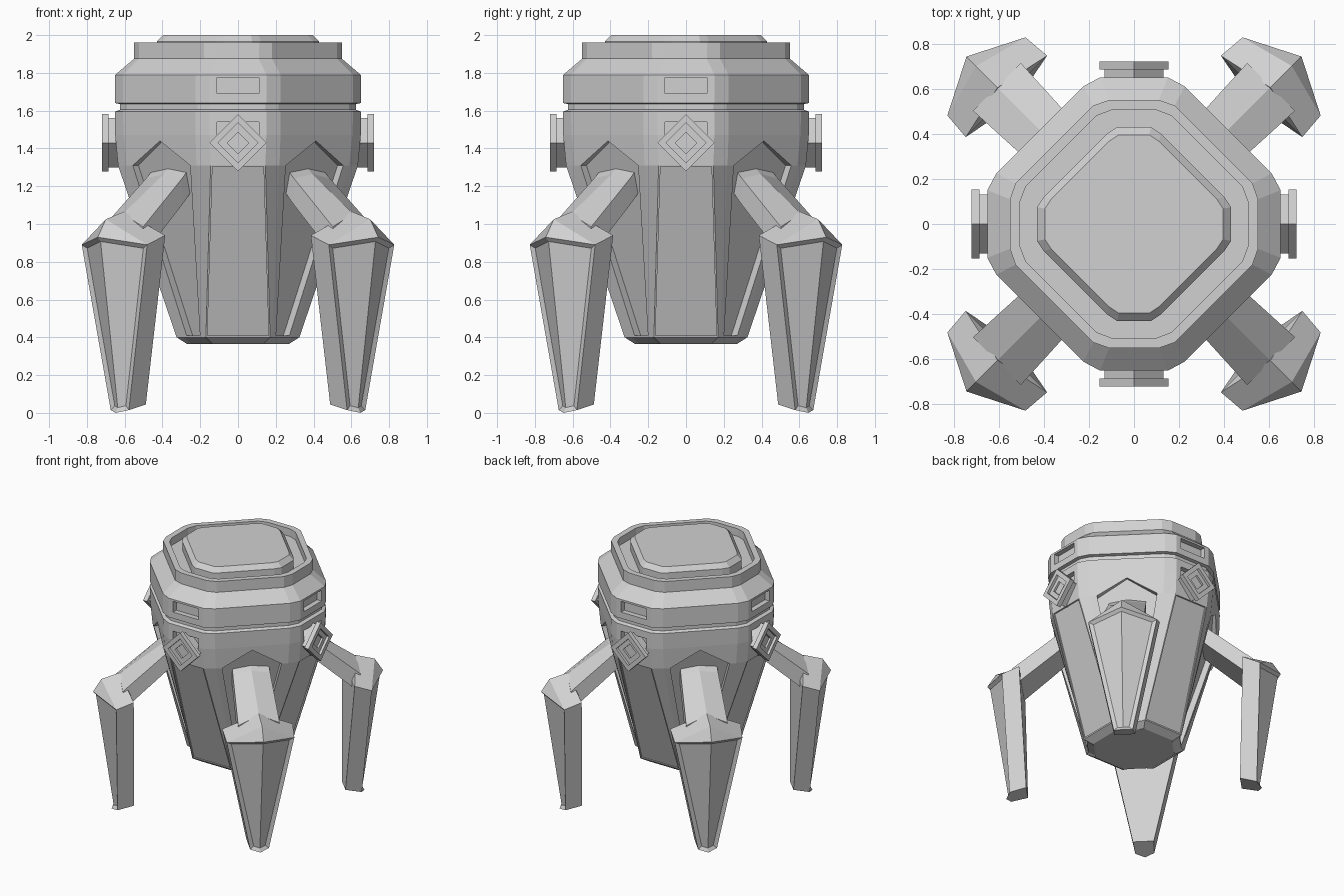
import bpy, bmesh, math
from mathutils import Matrix, Vector

if "Cube" in bpy.data.objects:
    bpy.data.objects.remove(bpy.data.objects["Cube"])

grey = bpy.data.materials.new("plain_grey")
grey.diffuse_color = (0.64, 0.64, 0.64, 1)
grey.use_nodes = True
grey.node_tree.nodes["Principled BSDF"].inputs["Base Color"].default_value = grey.diffuse_color


def finish(name, bm):
    bmesh.ops.recalc_face_normals(bm, faces=bm.faces[:])
    me = bpy.data.meshes.new(name)
    bm.to_mesh(me)
    bm.free()
    me.materials.append(grey)
    ob = bpy.data.objects.new(name, me)
    bpy.context.collection.objects.link(ob)
    return ob


def loft(bm, rings):
    """Skin a stack of equal-length point loops and cap both ends."""
    loops = [[bm.verts.new(p) for p in ring] for ring in rings]
    n = len(loops[0])
    for a, b in zip(loops, loops[1:]):
        for i in range(n):
            j = (i + 1) % n
            bm.faces.new((a[i], a[j], b[j], b[i]))
    bm.faces.new(loops[0])
    bm.faces.new(loops[-1])


def turn(points, angle):
    m = Matrix.Rotation(angle, 3, 'Z')
    return [m @ Vector(p) for p in points]


def body_ring(z, r, a, c, d):
    """Diamond-like plan with three-facet corners."""
    quarter = [(r, -a, z), (r, a, z), (d, c, z), (c, d, z)]
    return [p for k in range(4) for p in turn(quarter, k * math.pi / 2)]


# Body shell: tapered hull, groove, collar, rim, channel and raised lid
bm = bmesh.new()
loft(bm, [body_ring(*s) for s in (
    (0.365, 0.27, 0.135, 0.15, 0.245),
    (0.40, 0.325, 0.17, 0.18, 0.29),
    (1.31, 0.635, 0.145, 0.22, 0.59),
    (1.47, 0.65, 0.15, 0.225, 0.605),
    (1.595, 0.65, 0.15, 0.225, 0.61),
    (1.605, 0.625, 0.145, 0.215, 0.587),
    (1.635, 0.625, 0.145, 0.215, 0.587),
    (1.64, 0.65, 0.15, 0.225, 0.61),
    (1.79, 0.65, 0.15, 0.225, 0.61),
    (1.875, 0.55, 0.11, 0.18, 0.525),
    (1.96, 0.55, 0.11, 0.18, 0.525),
    (1.96, 0.505, 0.10, 0.165, 0.48),
    (1.90, 0.505, 0.10, 0.165, 0.48),
    (1.90, 0.43, 0.075, 0.12, 0.40),
    (1.965, 0.43, 0.075, 0.12, 0.40),
    (2.0, 0.395, 0.068, 0.11, 0.367))])
body = finish("body", bm)

# Cutter: pointed recesses on the diagonals, side panels and windows
bm = bmesh.new()


def pocket(outline, r_low, r_high, angle):
    """Outline in (t, z); floor radius runs linearly from z=0.4 to z=1.31."""
    def floor(z):
        return r_low + (r_high - r_low) * (z - 0.4) / 0.91
    inner = [(floor(z), t, z) for t, z in outline]
    outer = [(floor(z) + 0.2, t, z) for t, z in outline]
    loft(bm, [turn(inner, angle), turn(outer, angle)])


def box(half, z0, z1):
    return [(-half, z0), (half, z0), (half, z1), (-half, z1)]


for k in range(4):
    side = k * math.pi / 2
    pocket([(-0.05, 0.41), (0.05, 0.41), (0.215, 1.31), (0, 1.44), (-0.215, 1.31)],
           0.287, 0.53, side + math.pi / 4)
    pocket([(-0.162, 0.41), (0.162, 0.41), (0.135, 1.305), (-0.135, 1.305)],
           0.314, 0.624, side)
    pocket(box(0.11, 1.69, 1.775), 0.61, 0.61, side)
    pocket(box(0.11, 1.46, 1.54), 0.61, 0.61, side)
cutter = finish("recess_cutter", bm)
cutter.hide_render = True
mod = body.modifiers.new("recesses", 'BOOLEAN')
mod.operation = 'DIFFERENCE'
mod.solver = 'EXACT'
mod.object = cutter
bpy.context.view_layer.objects.active = body
bpy.ops.object.modifier_apply(modifier=mod.name)
bpy.data.objects.remove(cutter)


def diamond(x, h, z=1.43):
    return [(x, -h, z), (x, 0, z - h), (x, h, z), (x, 0, z + h)]


for k in range(4):
    # Diamond badge on each side: neck, plate and stepped recess
    ang = k * math.pi / 2
    bm = bmesh.new()
    loft(bm, [turn(diamond(x, h), ang) for x, h in (
        (0.60, 0.13), (0.685, 0.13), (0.685, 0.152), (0.72, 0.152),
        (0.72, 0.105), (0.70, 0.105), (0.70, 0.057), (0.685, 0.057))])
    finish("diamond_badge", bm)

    ang += math.pi / 4
    # Upper arm: ridged beam from the recess down to the knee crest
    bm = bmesh.new()

    def arm_ring(r, z, w, h, ridge):
        return turn([(r, -w, z), (r, 0, z + ridge), (r, w, z),
                     (r, w, z - h), (r, -w, z - h)], ang)
    loft(bm, [arm_ring(0.48, 1.31, 0.13, 0.14, 0.025),
              arm_ring(0.555, 1.24, 0.135, 0.14, 0.025),
              arm_ring(0.86, 0.985, 0.15, 0.15, 0.07)])
    finish("upper_arm", bm)

    # Lower leg: hipped knee cap over a tapering keeled shin
    bm = bmesh.new()
    pts = turn([
        (0.855, 0, 1.065), (0.80, -0.255, 0.94), (0.80, 0.255, 0.94),
        (0.99, 0, 1.025), (0.925, -0.245, 0.89), (0.925, 0.245, 0.89),
        (1.05, 0, 0.93),
        (0.765, -0.075, 0.045), (0.765, 0.075, 0.045),
        (0.885, -0.068, 0.015), (0.885, 0.068, 0.015), (0.915, 0, 0.0)], ang)
    v = [bm.verts.new(p) for p in pts]
    for f in ((0, 1, 4, 3), (0, 3, 5, 2), (3, 4, 6), (3, 6, 5), (0, 2, 1),
              (1, 2, 8, 7), (1, 7, 9, 4), (2, 5, 10, 8), (7, 8, 10, 11, 9)):
        bm.faces.new([v[i] for i in f])
    panels = [bm.faces.new([v[i] for i in f])
              for f in ((4, 9, 11, 6), (6, 11, 10, 5))]
    bmesh.ops.recalc_face_normals(bm, faces=bm.faces[:])
    # Sunken shin panels inside a raised edge
    bmesh.ops.inset_region(bm, faces=panels, thickness=0.025, depth=-0.018,
                           use_even_offset=True, use_boundary=True)
    finish("lower_leg", bm)
